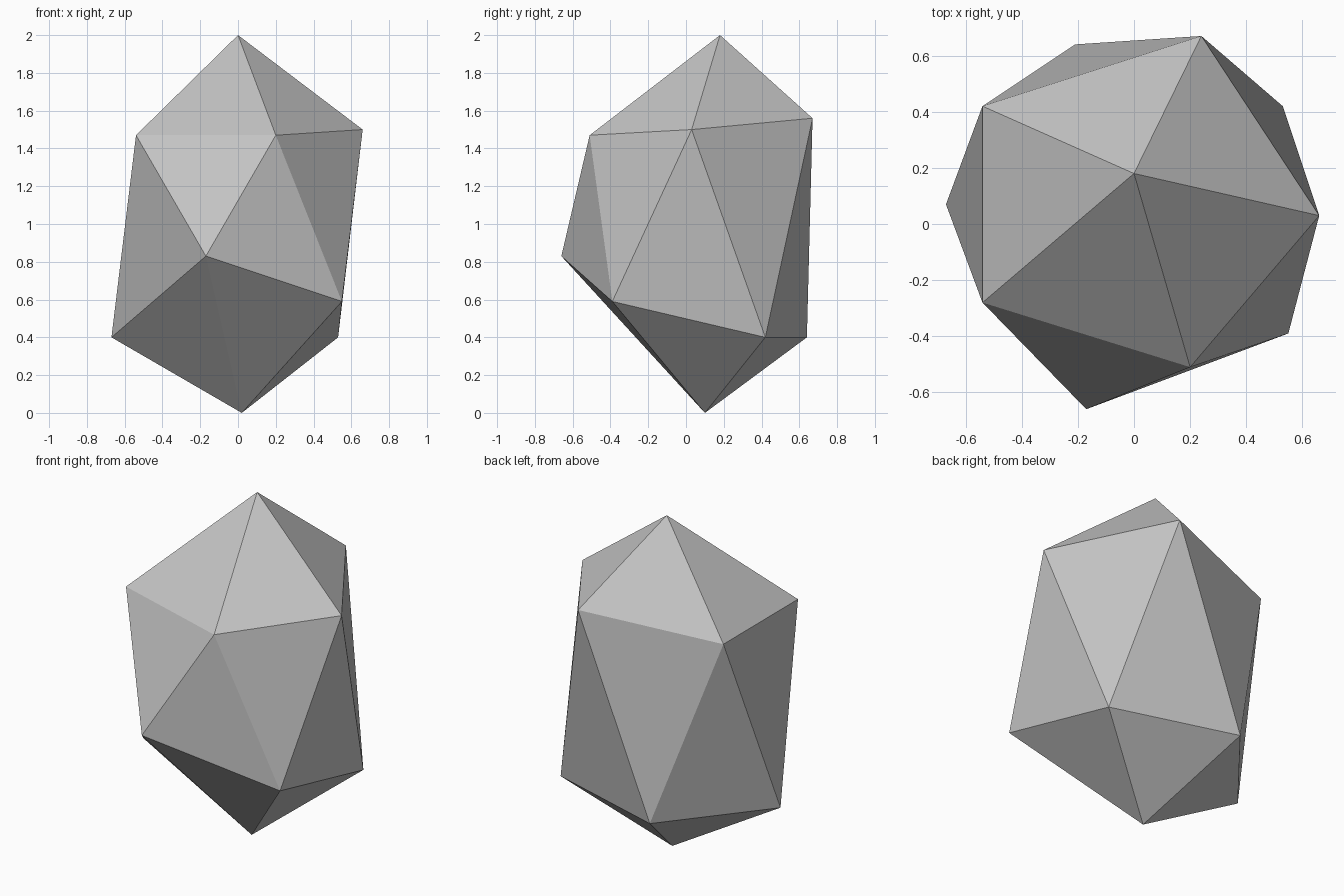
import bpy
import bmesh

cube = bpy.data.objects.get("Cube")
if cube:
    bpy.data.objects.remove(cube, do_unlink=True)

# Plain grey stone
stone = bpy.data.materials.new("stone_grey")
stone.use_nodes = True
grey = (0.55, 0.55, 0.55, 1)
stone.diffuse_color = grey
bsdf = stone.node_tree.nodes["Principled BSDF"]
bsdf.inputs["Base Color"].default_value = grey
bsdf.inputs["Roughness"].default_value = 0.9

# Uneven twenty-sided boulder: a tip, two staggered rings of five, a foot
tip, foot = (0, 0.18, 2), (0.02, 0.10, 0)
upper = [(0.20, -0.51, 1.47), (0.66, 0.03, 1.50), (0.24, 0.67, 1.56),
         (-0.54, 0.42, 1.47), (-0.54, -0.28, 1.47)]
lower = [(0.55, -0.39, 0.59), (0.53, 0.42, 0.40), (-0.21, 0.64, 0.40),
         (-0.67, 0.07, 0.40), (-0.17, -0.66, 0.83)]

bm = bmesh.new()
top, base = bm.verts.new(tip), bm.verts.new(foot)
up = [bm.verts.new(p) for p in upper]
low = [bm.verts.new(p) for p in lower]
for i in range(5):
    j = (i + 1) % 5
    # Cap, two side facets and underside facet of each sector
    bm.faces.new((top, up[i], up[j]))
    bm.faces.new((up[i], low[i], up[j]))
    bm.faces.new((up[j], low[i], low[j]))
    bm.faces.new((base, low[j], low[i]))
bmesh.ops.recalc_face_normals(bm, faces=bm.faces)

mesh = bpy.data.meshes.new("boulder")
bm.to_mesh(mesh)
bm.free()
mesh.materials.append(stone)
boulder = bpy.data.objects.new("boulder", mesh)
bpy.context.collection.objects.link(boulder)
